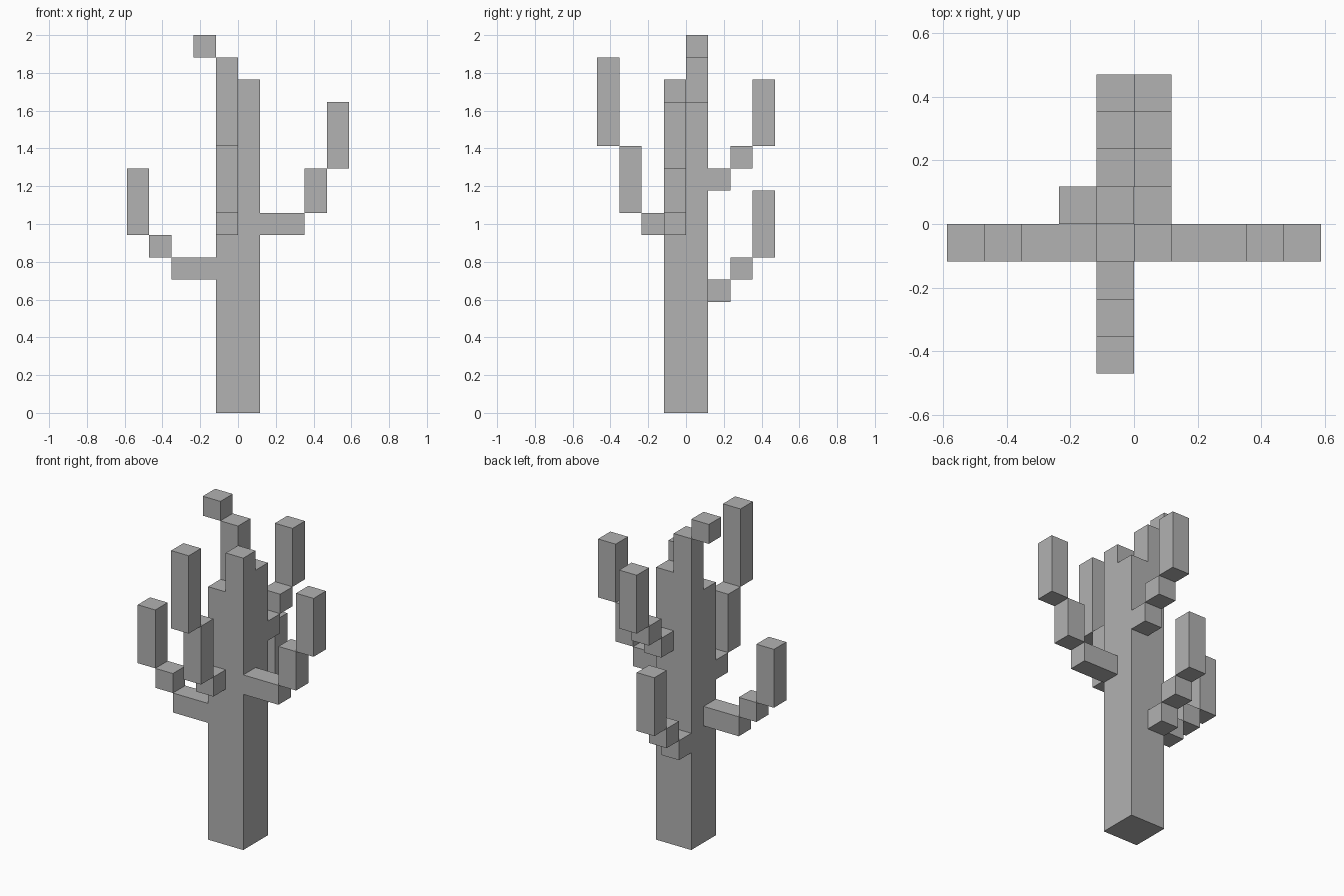
import bpy
import bmesh
from itertools import product
from mathutils import Vector

if "Cube" in bpy.data.objects:
    bpy.data.objects.remove(bpy.data.objects["Cube"], do_unlink=True)

UNIT = 2 / 17  # edge of one block

gray = bpy.data.materials.new("plain_gray")
gray.use_nodes = True
gray.diffuse_color = (0.445, 0.445, 0.445, 1)
gray.node_tree.nodes["Principled BSDF"].inputs["Base Color"].default_value = gray.diffuse_color


def column(x, y, bottom, top):
    return {(x, y, z) for z in range(bottom, top)}


def arm(start, step, reach, levels):
    """Blocks stepping outward: a flat root, an elbow and an upright tip."""
    x, y = start
    cells = set()
    lengths = (reach, 1, 1)
    for length, bottom, top in zip(lengths, levels, levels[1:]):
        for _ in range(length):
            x, y = x + step[0], y + step[1]
            cells |= column(x, y, bottom, top)
    return cells


LEFT, RIGHT, FRONT, BACK = (1, 0), (-1, 0), (0, -1), (0, 1)

parts = {
    # Four columns of uneven height
    "trunk": column(-1, -1, 0, 13) | column(0, -1, 0, 15)
    | column(0, 0, 0, 14) | column(-1, 0, 0, 16),
    "top_block": column(-2, 0, 16, 17),
    # Arms around the trunk
    "left_arm": arm((0, -1), LEFT, 2, (8, 9, 11, 14)),
    "right_arm": arm((-1, -1), RIGHT, 2, (6, 7, 8, 11)),
    "front_arm": arm((-1, -1), FRONT, 1, (8, 9, 12, 16)),
    "upper_back_arm": arm((0, 0), BACK, 1, (10, 11, 12, 15)),
    "lower_back_arm": arm((-1, 0), BACK, 1, (5, 6, 7, 10)),
}
filled = set().union(*parts.values())


def build(name, cells):
    """Skin the blocks with outer faces only, then merge flat regions."""
    bm = bmesh.new()
    for cell in sorted(cells):
        center = Vector(cell) + Vector((0.5, 0.5, 0.5))
        for axis, sign in product(range(3), (-1, 1)):
            normal = Vector((0, 0, 0))
            normal[axis] = sign
            if tuple(int(c + n) for c, n in zip(cell, normal)) in filled:
                continue
            u = Vector((0, 0, 0))
            u[(axis + 1) % 3] = 0.5
            v = normal.cross(u)
            middle = center + normal / 2
            corners = (middle - u - v, middle + u - v, middle + u + v, middle - u + v)
            bm.faces.new([bm.verts.new(c * UNIT) for c in corners])
    bmesh.ops.remove_doubles(bm, verts=bm.verts, dist=0.001)
    bmesh.ops.dissolve_limit(bm, angle_limit=0.01, verts=bm.verts, edges=bm.edges)
    mesh = bpy.data.meshes.new(name)
    bm.to_mesh(mesh)
    bm.free()
    mesh.materials.append(gray)
    bpy.context.collection.objects.link(bpy.data.objects.new(name, mesh))


for part_name, part_cells in parts.items():
    build(part_name, part_cells)
